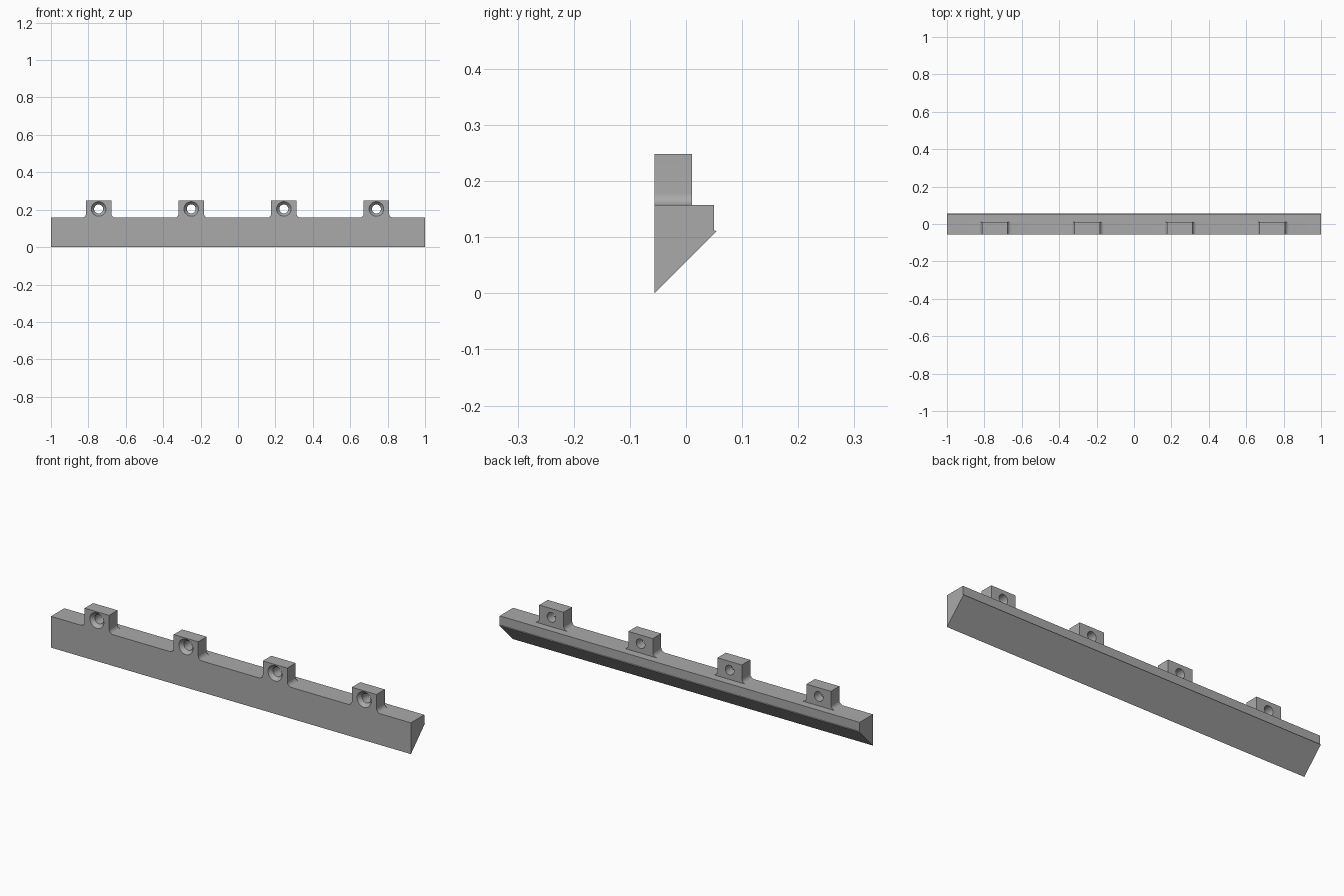
import bpy, bmesh, math
from mathutils import Vector

cube = bpy.data.objects.get("Cube")
if cube:
    bpy.data.objects.remove(cube, do_unlink=True)

FRONT, SHELF, TOP = -0.056, 0.157, 0.248
TAB_BACK, TAB_HALF, FILLET = 0.011, 0.068, 0.022
HOLE_Z = 0.204
TAB_CENTRES = [-0.745 + 0.495 * i for i in range(4)]

grey = bpy.data.materials.new("plain grey")
grey.use_nodes = True
COLOUR = (0.40, 0.40, 0.40, 1)
grey.diffuse_color = COLOUR
grey.node_tree.nodes["Principled BSDF"].inputs["Base Color"].default_value = COLOUR


def make_object(name, bm):
    bmesh.ops.recalc_face_normals(bm, faces=bm.faces)
    mesh = bpy.data.meshes.new(name)
    bm.to_mesh(mesh)
    bm.free()
    mesh.materials.append(grey)
    obj = bpy.data.objects.new(name, mesh)
    bpy.context.collection.objects.link(obj)
    return obj


def prism(name, points, along):
    """Extrude a flat outline along a vector."""
    bm = bmesh.new()
    face = bm.faces.new([bm.verts.new(p) for p in points])
    new = bmesh.ops.extrude_face_region(bm, geom=[face])["geom"]
    bmesh.ops.translate(bm, vec=Vector(along),
                        verts=[v for v in new if isinstance(v, bmesh.types.BMVert)])
    return make_object(name, bm)


def lathe_y(name, profile, x, z, sides=40):
    """Closed solid of stacked (y, radius) rings around a y axis."""
    bm = bmesh.new()
    rings = []
    for y, r in profile:
        angles = [2 * math.pi * i / sides for i in range(sides)]
        rings.append([bm.verts.new((x + r * math.cos(a), y, z + r * math.sin(a)))
                      for a in angles])
    for a, b in zip(rings, rings[1:]):
        for i in range(sides):
            j = (i + 1) % sides
            bm.faces.new((a[i], a[j], b[j], b[i]))
    bm.faces.new(rings[0])
    bm.faces.new(rings[-1])
    return make_object(name, bm)


def combine(target, tool, operation):
    mod = target.modifiers.new(operation.lower(), "BOOLEAN")
    mod.operation, mod.solver, mod.object = operation, "EXACT", tool
    bpy.context.view_layer.objects.active = target
    bpy.ops.object.modifier_apply(modifier=mod.name)
    bpy.data.objects.remove(tool, do_unlink=True)


# Wedge rail with a small lip along the back
section = [(FRONT, 0), (0.055, 0.111), (0.050, 0.112), (0.050, SHELF), (FRONT, SHELF)]
rail = prism("mounting_rail", [(-1, y, z) for y, z in section], (2, 0, 0))

# Mounting tabs with filleted feet, each with a countersunk screw hole
right_side = [(TAB_HALF + FILLET, SHELF - 0.03)]
for i in range(9):
    a = math.radians(90 * i / 8)
    right_side.append((TAB_HALF + FILLET * (1 - math.sin(a)),
                       SHELF + FILLET * (1 - math.cos(a))))
right_side.append((TAB_HALF, TOP))
outline = right_side + [(-x, z) for x, z in reversed(right_side)]
bore = [(FRONT - 0.01, 0.039), (FRONT, 0.039), (FRONT + 0.018, 0.024),
        (TAB_BACK + 0.01, 0.024)]
for cx in TAB_CENTRES:
    tab = prism("tab", [(cx + x, FRONT, z) for x, z in outline],
                (0, TAB_BACK - FRONT, 0))
    combine(rail, tab, "UNION")
    combine(rail, lathe_y("screw_cutter", bore, cx, HOLE_Z), "DIFFERENCE")

# Smooth fillets and bores, crisp edges elsewhere
bpy.ops.object.select_all(action="DESELECT")
rail.select_set(True)
bpy.context.view_layer.objects.active = rail
bpy.ops.object.shade_smooth_by_angle(angle=math.radians(30))
